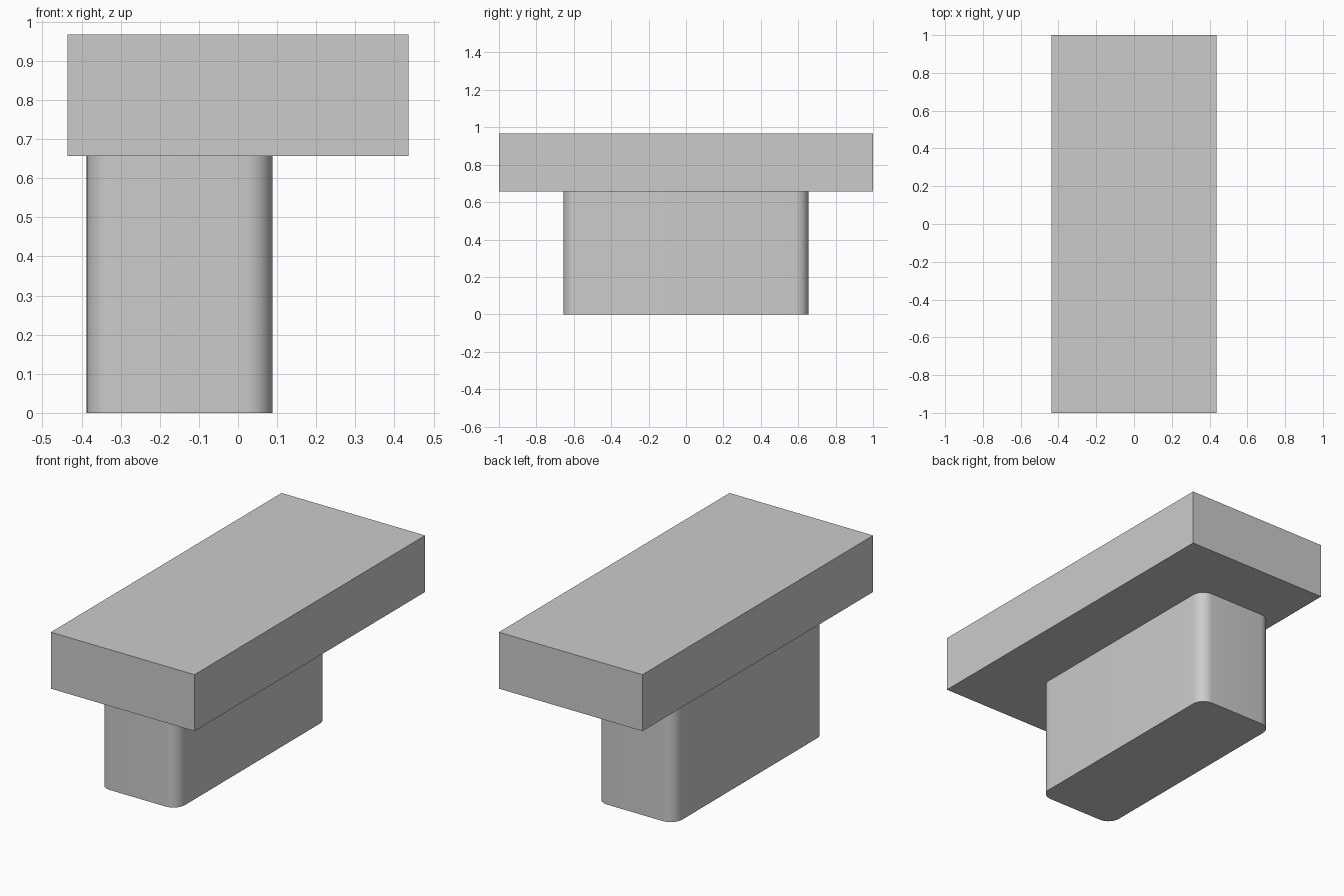
import bpy
import bmesh

cube = bpy.data.objects.get("Cube")
if cube:
    bpy.data.objects.remove(cube, do_unlink=True)

grey = bpy.data.materials.new("plain_grey")
grey.use_nodes = True
colour = (0.6, 0.6, 0.6, 1)
grey.diffuse_color = colour
grey.node_tree.nodes["Principled BSDF"].inputs["Base Color"].default_value = colour


def block(name, low, high, corner=0):
    """Box between two corners, with optional rounded upright edges."""
    bm = bmesh.new()
    bmesh.ops.create_cube(bm, size=1)
    for v in bm.verts:
        v.co = [high[i] if v.co[i] > 0 else low[i] for i in range(3)]
    if corner:
        upright = [e for e in bm.edges
                   if abs(e.verts[0].co.z - e.verts[1].co.z) > 0.01]
        bmesh.ops.bevel(bm, geom=upright, offset=corner, segments=10,
                        profile=0.5, affect='EDGES')
    mesh = bpy.data.meshes.new(name)
    bm.to_mesh(mesh)
    bm.free()
    mesh.materials.append(grey)
    obj = bpy.data.objects.new(name, mesh)
    bpy.context.collection.objects.link(obj)
    if corner:
        bpy.ops.object.select_all(action='DESELECT')
        obj.select_set(True)
        bpy.context.view_layer.objects.active = obj
        bpy.ops.object.shade_smooth_by_angle()
    return obj


# Sharp-edged slab on top
block("top_slab", (-0.436, -1, 0.657), (0.436, 1, 0.967))
# Off-centre pedestal with rounded upright corners
block("pedestal", (-0.387, -0.655, 0), (0.088, 0.655, 0.657), corner=0.07)
